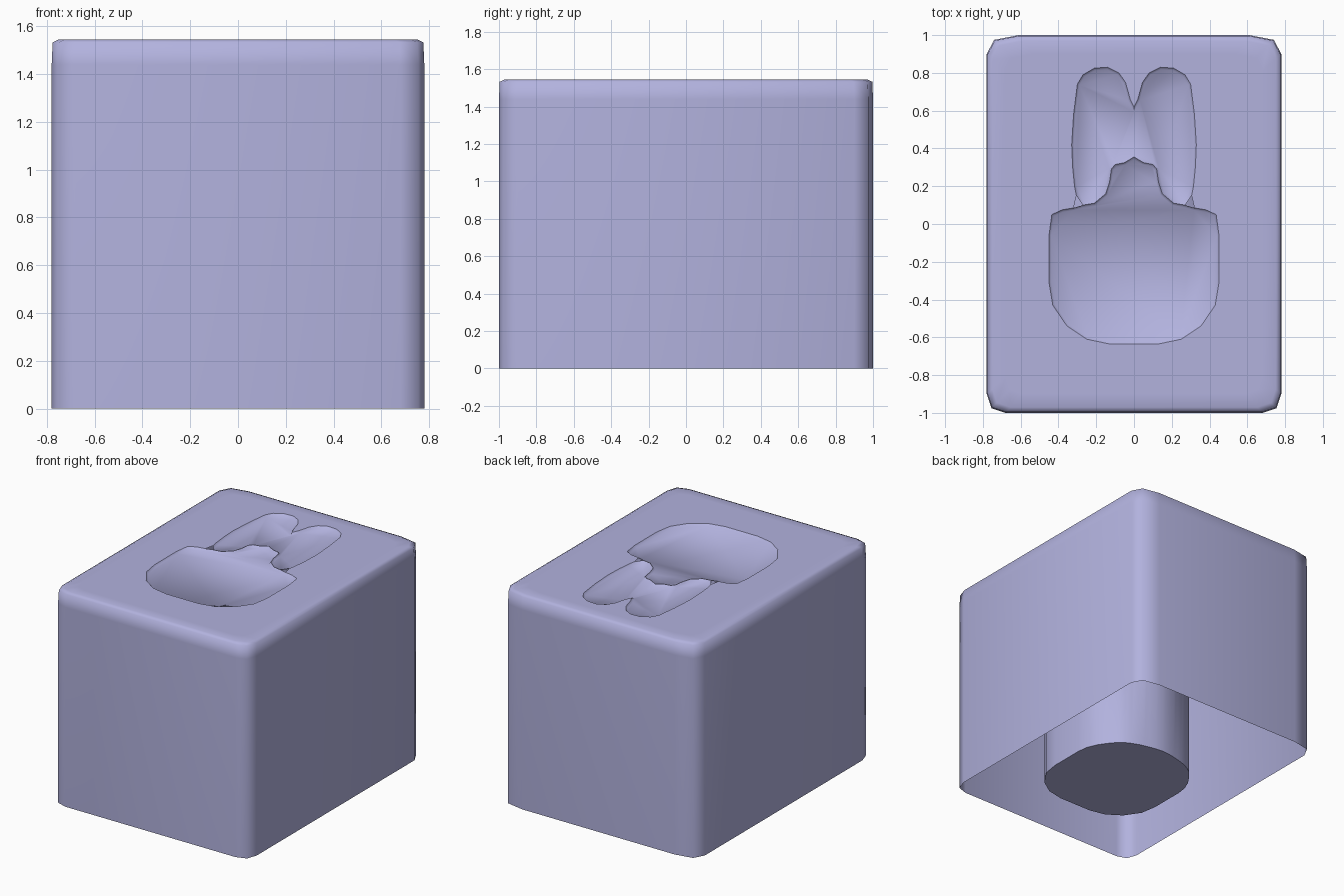
import bpy
import bmesh
import math

cube = bpy.data.objects.get("Cube")
if cube:
    bpy.data.objects.remove(cube, do_unlink=True)

TOP = 1.545

lilac = bpy.data.materials.new("lilac")
lilac.use_nodes = True
lilac.diffuse_color = (0.445, 0.445, 0.73, 1)
lilac.node_tree.nodes["Principled BSDF"].inputs["Base Color"].default_value = lilac.diffuse_color


def mirrored(half):
    """Close a right-hand half outline, running from axis to axis, about x = 0."""
    return half + [(-x, y) for x, y in reversed(half) if x > 0]


def inset(outline, d):
    w = max(x for x, y in outline)
    h = max(y for x, y in outline)
    return [(x * (1 - d / w), y * (1 - d / h)) for x, y in outline]


def ring(bm, outline, z):
    return [bm.verts.new((x, y, z)) for x, y in outline]


def bridge(bm, a, b):
    n = len(a)
    for i in range(n):
        bm.faces.new((a[i], a[(i + 1) % n], b[(i + 1) % n], b[i]))


def loop_edges(bm, loop):
    found = []
    for i, v in enumerate(loop):
        pair = (v, loop[(i + 1) % len(loop)])
        found.append(bm.edges.get(pair) or bm.edges.new(pair))
    return found


def finish(bm, name, angle):
    bmesh.ops.recalc_face_normals(bm, faces=bm.faces[:])
    mesh = bpy.data.meshes.new(name)
    bm.to_mesh(mesh)
    bm.free()
    obj = bpy.data.objects.new(name, mesh)
    bpy.context.collection.objects.link(obj)
    mesh.materials.append(lilac)
    bpy.ops.object.select_all(action="DESELECT")
    obj.select_set(True)
    bpy.context.view_layer.objects.active = obj
    bpy.ops.object.shade_smooth_by_angle(angle=math.radians(angle))


def inlay(name, levels):
    """Solid piece lofted down through outlines, with an eased top edge."""
    bm = bmesh.new()
    rings = [ring(bm, outline, z) for outline, z in levels]
    for a, b in zip(rings, rings[1:]):
        bridge(bm, a, b)
    bm.faces.new(rings[-1])
    lid = bm.faces.new(rings[0])
    bmesh.ops.recalc_face_normals(bm, faces=bm.faces[:])
    bmesh.ops.inset_region(bm, faces=[lid], thickness=0.012, use_even_offset=True)
    for v in rings[0]:
        v.co.z -= 0.014
    finish(bm, name, 60)


# Half outlines shared by the inlays and the opening in the shell
ear_outer = [(0, 0.62), (0.02, 0.66), (0.045, 0.75), (0.08, 0.8), (0.14, 0.83),
             (0.21, 0.825), (0.27, 0.79), (0.3, 0.74), (0.32, 0.58), (0.33, 0.42),
             (0.325, 0.3), (0.315, 0.2), (0.305, 0.15)]
neck = [(0, 0.355), (0.05, 0.325), (0.1, 0.315), (0.12, 0.29), (0.13, 0.22),
        (0.15, 0.16), (0.21, 0.11), (0.27, 0.1)]
shoulder = [(0.32, 0.085), (0.38, 0.075), (0.435, 0.05)]
belly = [(0.45, -0.06), (0.45, -0.31), (0.43, -0.43), (0.355, -0.54),
         (0.25, -0.61), (0.13, -0.635), (0, -0.635)]
shaft_top = [(0, 0.315), (0.06, 0.31), (0.11, 0.3), (0.15, 0.29), (0.19, 0.28),
             (0.24, 0.26), (0.28, 0.24), (0.32, 0.21), (0.37, 0.15), (0.41, 0.09),
             (0.44, 0.02)]

# Outer shell: open underneath, rounded rim, opening in the top
shell_outline = mirrored([(0, 1), (0.61, 1), (0.74, 0.975), (0.78, 0.9),
                          (0.78, -0.9), (0.755, -0.975), (0.68, -1), (0, -1)])
bm = bmesh.new()
profile = [(0, 0), (0, 1.44), (0.004, 1.533), (0.03, TOP), (0.1, TOP)]
rings = [ring(bm, inset(shell_outline, d), z) for d, z in profile]
for a, b in zip(rings, rings[1:]):
    bridge(bm, a, b)
opening = ring(bm, mirrored(ear_outer + shoulder + belly), TOP)
bmesh.ops.triangle_fill(bm, use_beauty=True, normal=(0, 0, 1),
                        edges=loop_edges(bm, rings[-1]) + loop_edges(bm, opening))
finish(bm, "outer_shell", 85)

# Double-lobed upper inlay
lobes = mirrored(ear_outer + list(reversed(neck)))
inlay("upper_inlay", [(lobes, TOP), (lobes, 1.25)])

# Body inlay, widening below the surface into a rounded shaft
body = mirrored(neck + shoulder + belly)
shaft = mirrored(shaft_top + belly)
inlay("body_inlay_and_shaft", [(body, TOP), (body, 1.3), (shaft, 1.2), (shaft, 0)])
